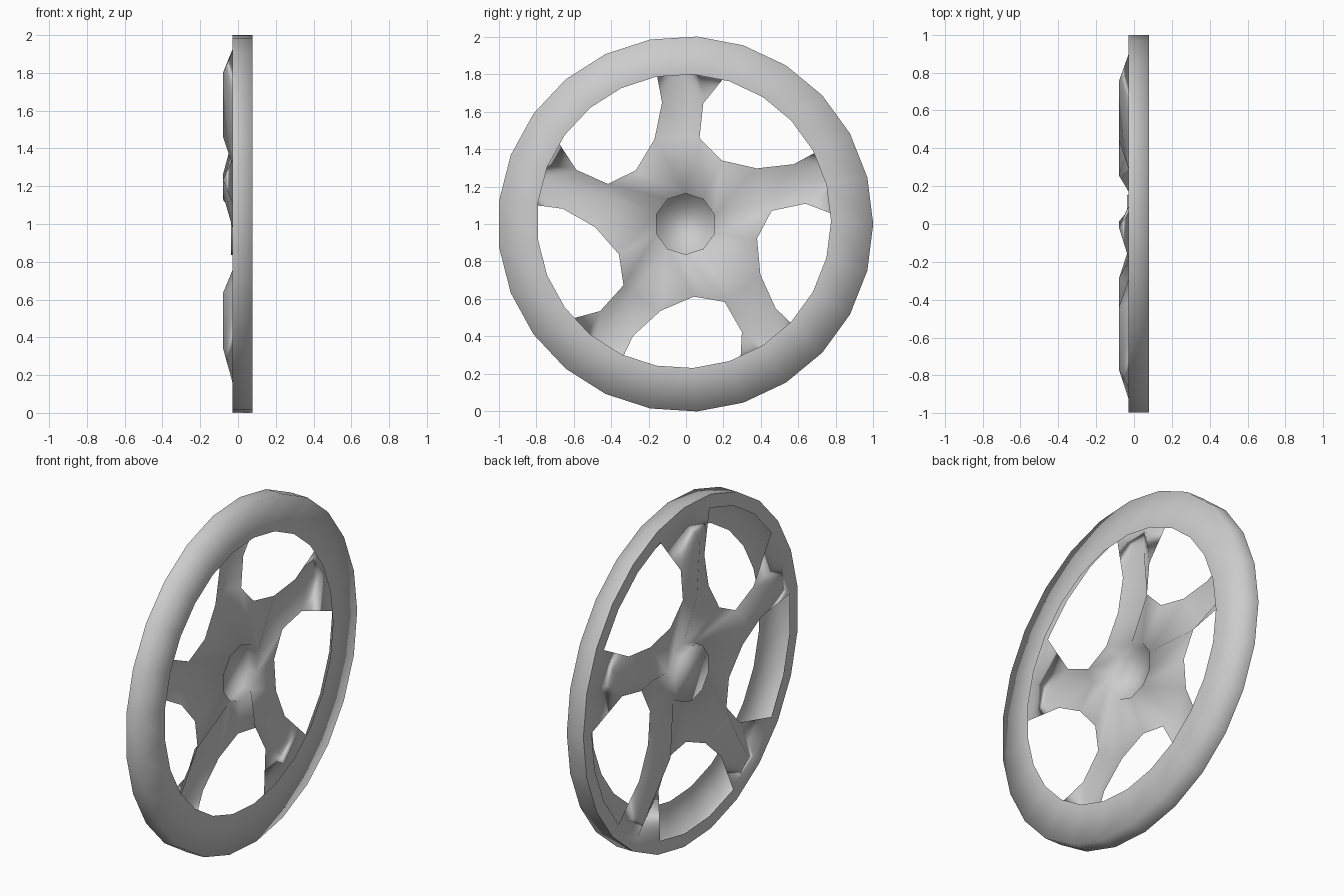
import bpy
import bmesh
from math import cos, sin, radians

old = bpy.data.objects.get("Cube")
if old:
    bpy.data.objects.remove(old, do_unlink=True)

grey = bpy.data.materials.new("light_grey")
grey.use_nodes = True
COLOR = (0.6, 0.6, 0.6, 1)
grey.diffuse_color = COLOR
grey.node_tree.nodes["Principled BSDF"].inputs["Base Color"].default_value = COLOR

SEGMENTS = 25
STEP = 360 / SEGMENTS
BACK, FRONT, RIDGE = -0.03, 0.078, -0.08


def point(bm, angle, radius, x, dy=-0.003, dz=1.0):
    """Vertex placed by angle and radius around the wheel axle."""
    a = radians(angle)
    return bm.verts.new((x, radius * cos(a) + dy, radius * sin(a) + dz))


def circle(bm, radius, x, dy=-0.003, dz=1.0):
    return [point(bm, i * STEP, radius, x, dy, dz) for i in range(SEGMENTS)]


def band(bm, first, second):
    """Quads between two closed loops of vertices."""
    for i in range(len(first)):
        j = (i + 1) % len(first)
        bm.faces.new((first[i], first[j], second[j], second[i]))


def finish(bm, name):
    mesh = bpy.data.meshes.new(name)
    bm.to_mesh(mesh)
    bm.free()
    obj = bpy.data.objects.new(name, mesh)
    bpy.context.collection.objects.link(obj)
    mesh.materials.append(grey)
    for poly in mesh.polygons:
        poly.use_smooth = True


# Rim: outer wall and front face, open towards the back
bm = bmesh.new()
front_edge = circle(bm, 1.002, FRONT)
band(bm, circle(bm, 1.002, BACK), front_edge)
band(bm, front_edge, circle(bm, 0.785, FRONT, -0.011, 1.015))
finish(bm, "rim")

# Back plate: narrow border, ridged spokes and hub in one thin sheet
bm = bmesh.new()
border = circle(bm, 0.925, BACK)
band(bm, border, circle(bm, 1.002, BACK))
mouth = [point(bm, 18 + 36 * i, 0.163, 0.018) for i in range(10)]
floor = [point(bm, 18 + 36 * i, 0.163, -0.036) for i in range(10)]
valleys = [point(bm, 72 * k - 11.4, 0.39, BACK) for k in range(5)]

for k in range(5):
    turn = 72 * k
    tip = border[5 * k:5 * k + 3]
    middle = [point(bm, turn + a, r, x)
              for a, r, x in ((9.6, 0.65, BACK), (19, 0.8, RIDGE), (28.9, 0.66, BACK))]
    root = [point(bm, turn + a, r, x)
            for a, r, x in ((8.7, 0.465, BACK), (16, 0.465, RIDGE), (38, 0.482, BACK))]
    # Spoke
    for inner, outer in ((root, middle), (middle, tip)):
        for i in range(2):
            bm.faces.new((inner[i], outer[i], outer[i + 1], inner[i + 1]))
    # Hub slope around the root of the spoke
    before, here, after = mouth[2 * k - 1], mouth[2 * k], mouth[2 * k + 1]
    bm.faces.new((before, valleys[k], root[0], here))
    bm.faces.new((here, root[0], root[1]))
    bm.faces.new((here, root[1], root[2]))
    bm.faces.new((here, root[2], valleys[(k + 1) % 5], after))

# Recessed cup in the hub
band(bm, mouth, floor)
bm.faces.new(floor)
finish(bm, "spokes_and_hub")
